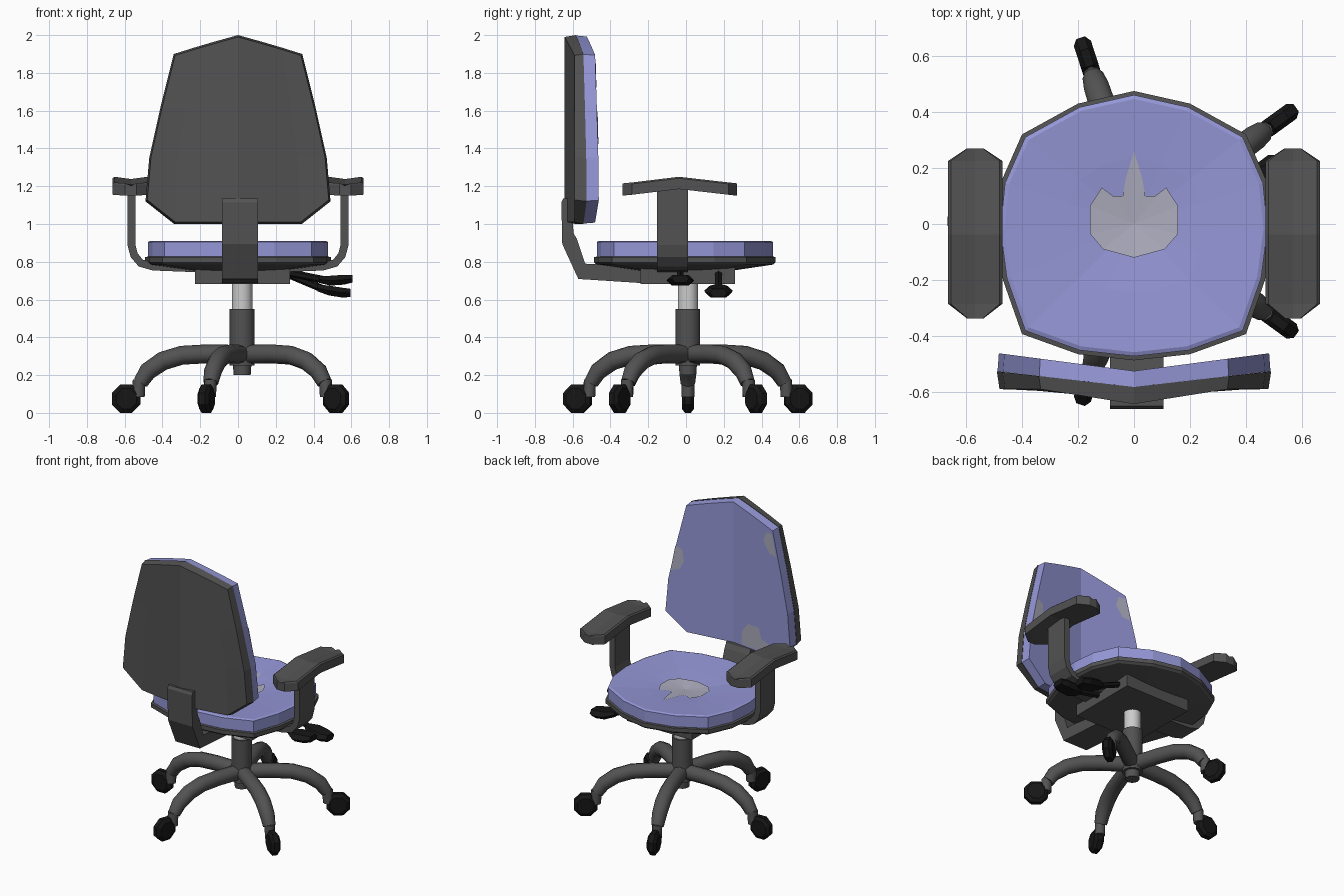
import bpy, bmesh, math
from mathutils import Matrix, Vector

if "Cube" in bpy.data.objects:
    bpy.data.objects.remove(bpy.data.objects["Cube"])


def material(name, rgb):
    m = bpy.data.materials.new(name)
    m.diffuse_color = (*rgb, 1)
    m.use_nodes = True
    m.node_tree.nodes["Principled BSDF"].inputs["Base Color"].default_value = m.diffuse_color
    return m


BLUE = material("blue_fabric", (0.30, 0.31, 0.68))
FADED = material("faded_fabric", (0.42, 0.42, 0.52))
DARK = material("dark_plastic", (0.085, 0.085, 0.085))
BLACK = material("black_rubber", (0.008, 0.008, 0.008))
METAL = material("light_metal", (0.55, 0.55, 0.55))


def mesh_object(name, verts, faces, mat, matrix=None, smooth=False):
    bm = bmesh.new()
    vs = [bm.verts.new(v) for v in verts]
    for f in faces:
        bm.faces.new([vs[i] for i in f])
    if matrix:
        bm.transform(matrix)
    bmesh.ops.recalc_face_normals(bm, faces=bm.faces)
    me = bpy.data.meshes.new(name)
    bm.to_mesh(me)
    bm.free()
    me.materials.append(mat)
    ob = bpy.data.objects.new(name, me)
    bpy.context.collection.objects.link(ob)
    if smooth:
        bpy.ops.object.select_all(action='DESELECT')
        ob.select_set(True)
        bpy.context.view_layer.objects.active = ob
        bpy.ops.object.shade_smooth_by_angle(angle=math.radians(50))
    return ob


def loft(name, rings, mat, matrix=None, smooth=False):
    """Skin a list of equal-length rings and cap both ends."""
    n, k = len(rings[0]), len(rings)
    faces = [(r * n + i, r * n + (i + 1) % n, (r + 1) * n + (i + 1) % n, (r + 1) * n + i)
             for r in range(k - 1) for i in range(n)]
    faces += [tuple(range(n)), tuple(range((k - 1) * n, k * n))]
    return mesh_object(name, [p for r in rings for p in r], faces, mat, matrix, smooth)


def sweep(name, path, section, mat, matrix=None, smooth=False, scales=None):
    """Sweep a (normal, y) section along a path in the xz plane."""
    rings = []
    for i, p in enumerate(path):
        a, b = Vector(path[max(i - 1, 0)]), Vector(path[min(i + 1, len(path) - 1)])
        t = (b - a).normalized()
        s = scales[i] if scales else 1
        rings.append([(p[0] - t.y * n * s, y * s, p[1] + t.x * n * s) for n, y in section])
    return loft(name, rings, mat, matrix, smooth)


def circle(r, n):
    return [(r * math.cos(2 * math.pi * i / n), r * math.sin(2 * math.pi * i / n)) for i in range(n)]


def box_section(a, y0, y1):
    return [(-a, y0), (a, y0), (a, y1), (-a, y1)]


# Five-armed base with casters
CX, CY = 0.022, 0.01
centre = Matrix.Translation((CX, CY, 0))
for i in range(5):
    m = centre @ Matrix.Rotation(math.radians(36 + 72 * i), 4, 'Z')
    sweep(f"base_arm_{i + 1}",
          [(0, 0.31), (0.2, 0.312), (0.32, 0.305), (0.42, 0.275), (0.5, 0.22), (0.538, 0.16)],
          circle(0.05, 10), DARK, m, True, [1, 1, 1, 1, 0.95, 0.8])
    sweep(f"caster_stem_{i + 1}", [(0.545, 0.175), (0.55, 0.085)], circle(0.034, 8), DARK, m, True)
    loft(f"caster_wheel_{i + 1}",
         [[(0.614 + r * u, v, 0.075 + r * w) for u, w in
           [(math.cos(a), math.sin(a)) for a in [math.pi * (k + 0.5) / 4 for k in range(8)]]]
          for r, v in ((0.058, -0.032), (0.081, -0.016), (0.081, 0.016), (0.058, 0.032))], BLACK, m)


# Central column and gas lift
def column(name, levels, mat):
    loft(name, [[(x, y, z) for x, y in circle(r, 14)] for r, z in levels], mat, centre, True)


column("column_foot", [(0.045, 0.20), (0.05, 0.27)], DARK)
column("column", [(0.066, 0.25), (0.066, 0.55)], DARK)
column("gas_lift", [(0.055, 0.54), (0.055, 0.70)], METAL)

# Mechanism box under the seat
loft("seat_mechanism", [[(x, y, z) for x, y in
     ((-0.228, -0.24), (0.275, -0.24), (0.275, 0.26), (-0.228, 0.26))] for z in (0.683, 0.775)], DARK)

# Bent bar carrying the backrest
bar = [(-0.2, 0.685), (-0.57, 0.709), (-0.655, 0.894), (-0.66, 1.115), (-0.65, 1.135),
       (-0.61, 1.135), (-0.595, 0.95), (-0.577, 0.92), (-0.534, 0.79), (-0.2, 0.772)]
loft("backrest_bar", [[(x, y, z) for y, z in bar] for x in (-0.085, 0.105)], DARK)

# Seat shell and cushion
half = [(0.2, 0.43), (0.4, 0.32), (0.475, 0.15), (0.492, -0.02), (0.468, -0.2), (0.4, -0.393), (0.2, -0.465)]
outline = [(0, 0.475)] + half + [(0, -0.487)] + [(-x, y) for x, y in reversed(half)]


def seat_part(name, levels, mat):
    loft(name, [[(x * s, y * s, z) for x, y in outline] for s, z in levels], mat)


seat_part("seat_shell", [(0.1, 0.745), (0.5, 0.752), (0.97, 0.785), (1, 0.797), (1, 0.825), (0.96, 0.828)], DARK)
seat_part("seat_cushion", [(0.95, 0.82), (0.97, 0.828), (0.97, 0.905), (0.94, 0.911), (0.5, 0.895), (0.02, 0.872)], BLUE)


# Faded fabric patches, as fans that follow the surface
def patch(name, pts, centre_pt, surface):
    n = len(pts)
    mesh_object(name, [surface(*p) for p in pts + [centre_pt]],
                [(i, (i + 1) % n, n) for i in range(n)], FADED)


spot = [(0.03, 0.16), (0.04, 0.10), (0.075, 0.10), (0.115, 0.13), (0.157, 0.065),
        (0.157, -0.035), (0.11, -0.09)]
patch("seat_patch", [(0, 0.26)] + spot + [(0, -0.12)] + [(-x, y) for x, y in reversed(spot)], (0, 0),
      lambda x, y: (x, y, 0.877 + 0.023 * min(1, math.hypot(x, y) / 0.235)))


# Curved backrest: a grid of columns and rows, given thickness
def y_back(x):
    return -0.643 + 0.053 * min(abs(x) / 0.34, 1)


def y_mid(x):
    return -0.582 + 0.055 * abs(x) / 0.48


def y_front(x):
    return -0.525 + 0.062 * abs(x) / 0.48


COLS = (-1, -0.69, -0.35, 0, 0.35, 0.69, 1)
ROWS = [(0.49, (1.12, 1.0, 1.0, 1.0)), (0.47, (1.35,) * 4),
        (0.41, (1.62,) * 4), (0.34, (1.9, 1.933, 1.967, 2.0))]


def slab(name, y0, y1, mat, s0=1, s1=1):
    verts = []
    for fy, s in ((y0, s0), (y1, s1)):
        for hw, zs in ROWS:
            for j, c in enumerate(COLS):
                x = hw * c
                verts.append((x * s, fy(x), 1.5 + (zs[min(j, 6 - j)] - 1.5) * s))
    faces = []
    for base in (0, 28):
        for r in range(3):
            for j in range(6):
                a = base + r * 7 + j
                faces.append((a, a + 1, a + 8, a + 7))
    rim = list(range(7)) + [13, 20] + list(range(27, 20, -1)) + [14, 7]
    for i, a in enumerate(rim):
        b = rim[(i + 1) % len(rim)]
        faces.append((a, b, b + 28, a + 28))
    mesh_object(name, verts, faces, mat)


slab("backrest_shell", y_back, y_mid, DARK, 0.98, 1)
slab("backrest_cushion", y_mid, y_front, BLUE, 0.995, 0.985)


def on_back(x, z):
    return (x, y_front(x) + 0.004, z)


patch("backrest_patch_low", [(-0.07, 1.02), (-0.08, 1.12), (-0.13, 1.18), (-0.22, 1.18),
      (-0.24, 1.11), (-0.30, 1.09), (-0.27, 1.02)], (-0.17, 1.08), on_back)
patch("backrest_patch_side", [(0.445, 1.42), (0.41, 1.6), (0.36, 1.58), (0.35, 1.5), (0.38, 1.44)],
      (0.40, 1.5), on_back)
patch("backrest_patch_top", [(-0.33, 1.87), (-0.365, 1.72), (-0.31, 1.73), (-0.26, 1.8), (-0.28, 1.87)],
      (-0.31, 1.8), on_back)

# Armrests: bent, dished pads on curved flat supports
PAD = [(-0.337, 0.03, 1.215), (-0.285, 0.097, 1.22), (-0.037, 0.097, 1.25),
       (0.225, 0.097, 1.22), (0.27, 0.03, 1.215)]
for side, s in (("left", -1), ("right", 1)):
    m = Matrix.Diagonal((s, 1, 1, 1))
    loft(f"armrest_pad_{side}",
         [[(0.567 - w, y, z - 0.065), (0.567 + w, y, z - 0.065), (0.567 + w, y, z - 0.008),
           (0.567 + w * 0.9, y, z), (0.567, y, z - 0.012), (0.567 - w * 0.9, y, z),
           (0.567 - w, y, z - 0.008)] for y, w, z in PAD], DARK, m)
    sweep(f"armrest_support_{side}",
          [(0.564, 1.2), (0.564, 0.89), (0.55, 0.835), (0.515, 0.793), (0.45, 0.775), (0.2, 0.765)],
          box_section(0.021, -0.153, 0.01), DARK, m)

# Two adjustment levers with flat handles
for name, y, rod, handle in (
        ("upper", -0.03, [(0.25, 0.745), (0.45, 0.705)],
         [(0.43, 0.706, 0.03, 0.018), (0.49, 0.70, 0.073, 0.026), (0.56, 0.705, 0.07, 0.026), (0.605, 0.71, 0.045, 0.02)]),
        ("lower", 0.172, [(0.25, 0.74), (0.44, 0.66)],
         [(0.42, 0.662, 0.03, 0.018), (0.48, 0.648, 0.075, 0.026), (0.55, 0.637, 0.07, 0.026), (0.595, 0.635, 0.045, 0.022)])):
    sweep(f"{name}_lever_rod", rod, circle(0.02, 6), BLACK, Matrix.Translation((0, y, 0)))
    loft(f"{name}_lever_handle",
         [[(x, y + w * a, z + t * b) for a, b in
           ((-1, 0), (-0.6, 1), (0.6, 1), (1, 0), (0.6, -1), (-0.6, -1))] for x, z, w, t in handle], BLACK)
